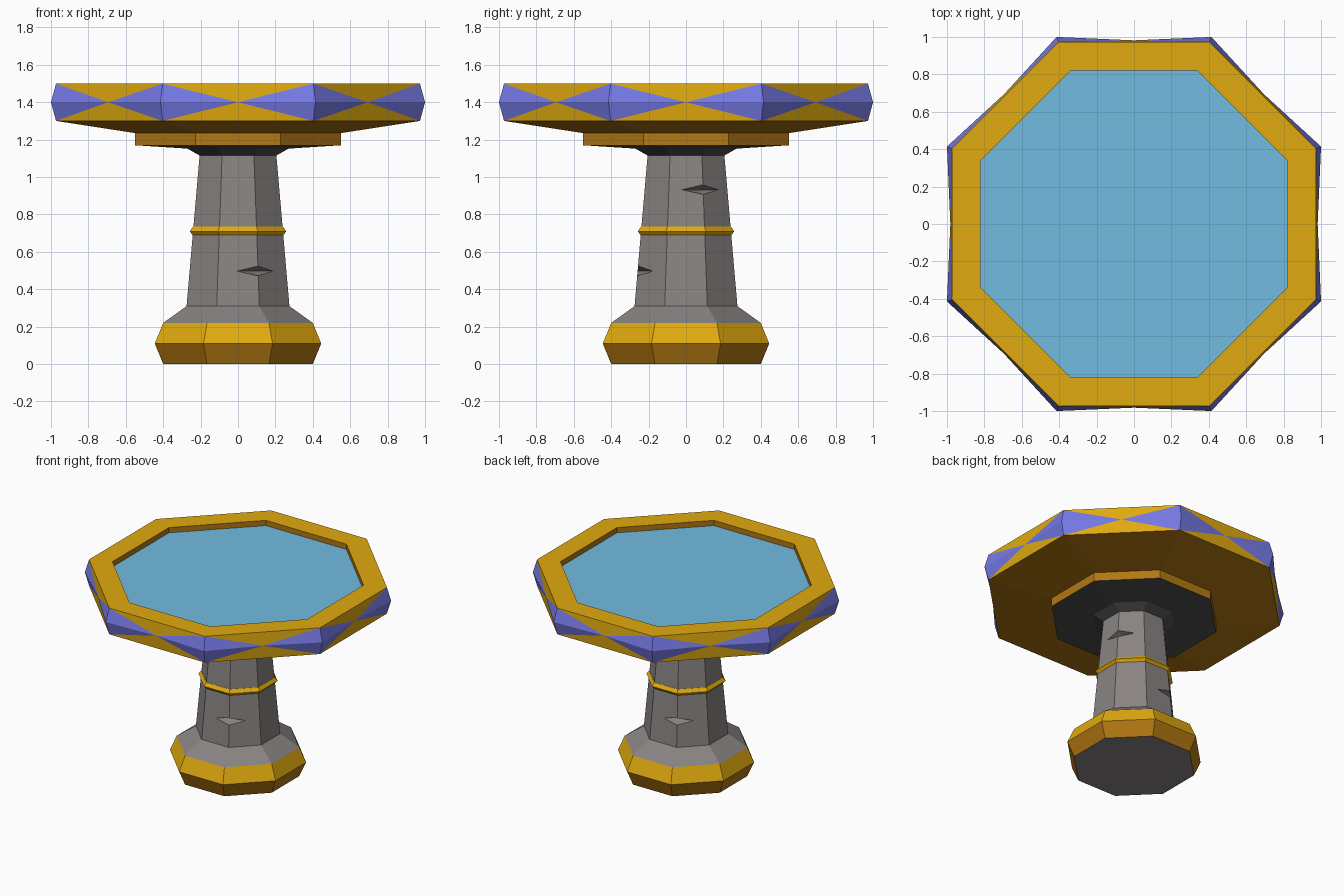
import bpy, bmesh, math
from mathutils import Vector

if "Cube" in bpy.data.objects:
    bpy.data.objects.remove(bpy.data.objects["Cube"])


def material(name, rgb):
    lin = [((c / 255 + 0.055) / 1.055) ** 2.4 if c > 10 else c / 255 / 12.92 for c in rgb]
    m = bpy.data.materials.new(name)
    m.diffuse_color = (*lin, 1)
    m.use_nodes = True
    m.node_tree.nodes["Principled BSDF"].inputs["Base Color"].default_value = m.diffuse_color
    return m


GOLD, BRONZE, BLUE, STONE, DARK, WATER = range(6)
MATS = [material("gold", (224, 170, 16)),
        material("bronze", (178, 120, 18)),
        material("violet blue", (118, 122, 230)),
        material("stone grey", (137, 132, 130)),
        material("dark grey", (80, 78, 80)),
        material("water blue", (114, 188, 224))]


def add_object(name, bm):
    bmesh.ops.recalc_face_normals(bm, faces=bm.faces)
    mesh = bpy.data.meshes.new(name)
    bm.to_mesh(mesh)
    bm.free()
    for m in MATS:
        mesh.materials.append(m)
    obj = bpy.data.objects.new(name, mesh)
    bpy.context.collection.objects.link(obj)
    return obj


def octagon(bm, apothem, z):
    r = apothem / math.cos(math.pi / 8)
    return [bm.verts.new((r * math.cos(a), r * math.sin(a), z))
            for a in (math.pi / 8 + i * math.pi / 4 for i in range(8))]


def face(bm, verts, mat):
    bm.faces.new(verts).material_index = mat


def bridge(bm, a, b, mat):
    for i in range(8):
        j = (i + 1) % 8
        face(bm, (a[i], a[j], b[j], b[i]), mat)


def loft(name, profile, mats, bottom=None, top=None):
    """Stack octagons of (apothem, height), one material per band."""
    bm = bmesh.new()
    rings = [octagon(bm, r, z) for r, z in profile]
    for a, b, m in zip(rings, rings[1:], mats):
        bridge(bm, a, b, m)
    if bottom is not None:
        face(bm, rings[0], bottom)
    if top is not None:
        face(bm, rings[-1], top)
    return add_object(name, bm)


# Foot with gold band
loft("foot", [(0.40, 0), (0.445, 0.11), (0.40, 0.22), (0.275, 0.31)],
     [BRONZE, GOLD, STONE], STONE, STONE)

# Tapered column
column = loft("column", [(0.275, 0.31), (0.205, 1.12)], [STONE], STONE, STONE)

# Ring around the column
loft("column_ring", [(0.235, 0.68), (0.258, 0.71), (0.24, 0.735)],
     [GOLD, GOLD], GOLD, GOLD)

# Plate carrying the basin
loft("support_plate", [(0.205, 1.115), (0.27, 1.152), (0.55, 1.17), (0.55, 1.24)],
     [DARK, DARK, BRONZE], DARK, BRONZE)

# Basin: underside, faceted rim with blue corners, lip and inner wall
bm = bmesh.new()
under = octagon(bm, 0.55, 1.235)
low = octagon(bm, 0.97, 1.30)
corner = octagon(bm, 1.0, 1.40)
high = octagon(bm, 0.97, 1.50)
lip = octagon(bm, 0.82, 1.50)
floor = octagon(bm, 0.82, 1.46)
for v in low + high:
    v.co.xy *= 1.003
bridge(bm, under, low, BRONZE)
for i in range(8):
    j = (i + 1) % 8
    a = (i + 1) * math.pi / 4
    mid = bm.verts.new((0.982 * math.cos(a), 0.982 * math.sin(a), 1.40))
    face(bm, (high[i], high[j], mid), GOLD)
    face(bm, (low[i], low[j], mid), GOLD)
    for k in (i, j):
        face(bm, (high[k], corner[k], mid), BLUE)
        face(bm, (low[k], corner[k], mid), BLUE)
bridge(bm, high, lip, GOLD)
bridge(bm, lip, floor, BRONZE)
face(bm, floor, WATER)
face(bm, under, BRONZE)
add_object("basin", bm)

# Chips cut into column corners: (corner number, height)
cutters = []
for n, z in ((6, 0.497), (2, 0.497), (0, 0.932)):
    ang = math.pi / 8 + n * math.pi / 4
    radius = (0.275 - 0.07 * (z - 0.31) / 0.81) / math.cos(math.pi / 8)
    out = Vector((math.cos(ang), math.sin(ang), 0))
    side = Vector((-out.y, out.x, 0))
    c = out * radius + Vector((0, 0, z))
    bm = bmesh.new()
    points = [c + side * 0.105 - out * 0.043, c - side * 0.105 - out * 0.043,
              c + Vector((0, 0, 0.028)), c - Vector((0, 0, 0.026)),
              c - out * 0.075, c + out * 0.06]
    left, right, up, down, inner, outer = [bm.verts.new(p) for p in points]
    for s in (left, right):
        for v in (up, down):
            for d in (inner, outer):
                face(bm, (s, v, d), STONE)
    cutter = add_object("chip_cutter", bm)
    cutter.hide_render = True
    cutters.append(cutter)
    mod = column.modifiers.new("chip", 'BOOLEAN')
    mod.operation = 'DIFFERENCE'
    mod.solver = 'EXACT'
    mod.object = cutter

# Apply the cuts and remove the cutters
bpy.context.view_layer.update()
deps = bpy.context.evaluated_depsgraph_get()
cut_mesh = bpy.data.meshes.new_from_object(column.evaluated_get(deps))
column.modifiers.clear()
column.data = cut_mesh
for cutter in cutters:
    bpy.data.objects.remove(cutter)
